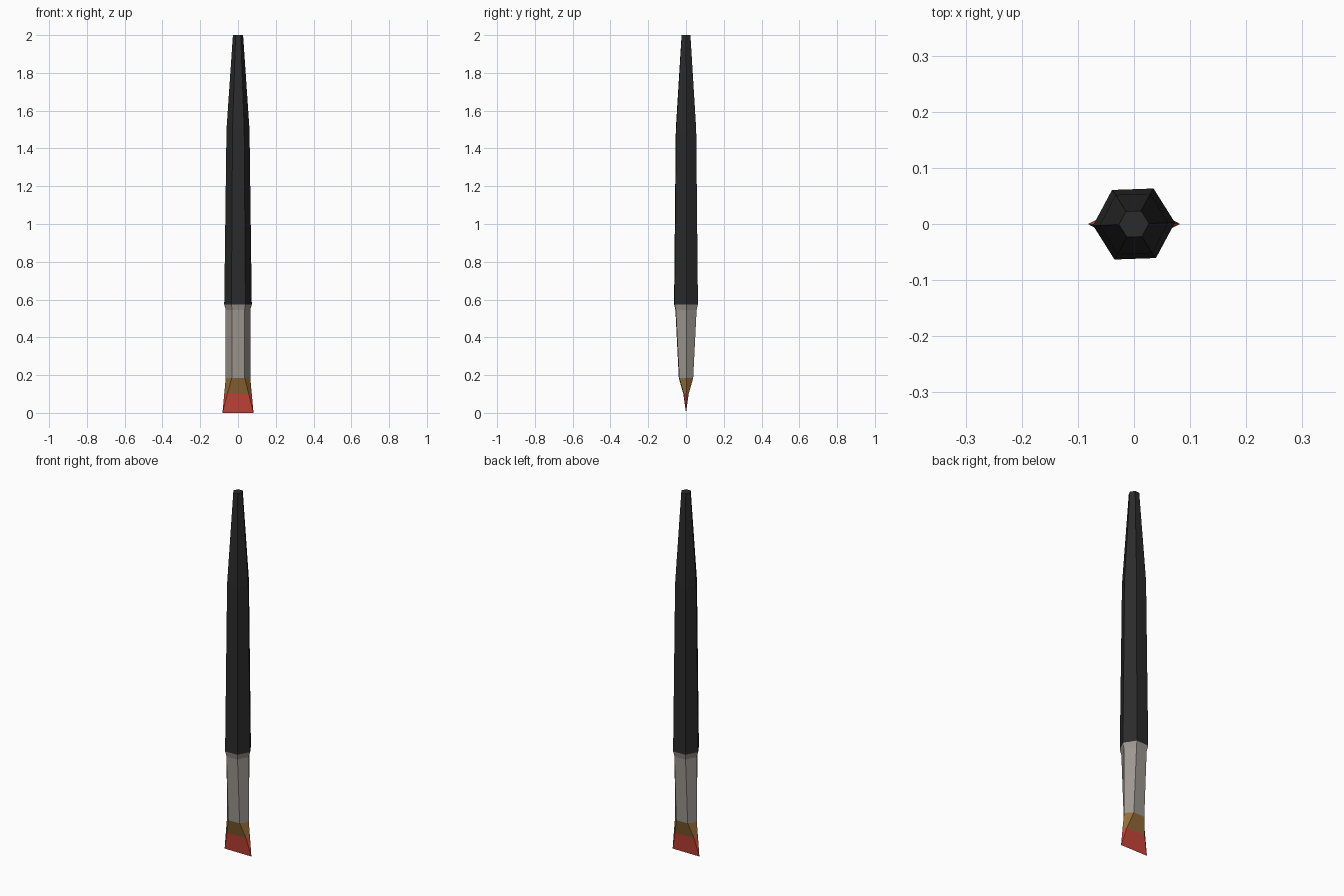
import bpy, bmesh
from math import radians
from mathutils import Matrix

cube = bpy.data.objects.get("Cube")
if cube:
    bpy.data.objects.remove(cube, do_unlink=True)


def material(name, rgb):
    mat = bpy.data.materials.new(name)
    mat.use_nodes = True
    mat.diffuse_color = (*rgb, 1)
    bsdf = mat.node_tree.nodes["Principled BSDF"]
    bsdf.inputs["Base Color"].default_value = (*rgb, 1)
    bsdf.inputs["Roughness"].default_value = 0.8
    return mat


def hex_loft(name, rings, mat, cap_top=False, cap_bottom=False):
    """Six-sided loft; each ring is (z, corner x, flat-side x, depth y, twist)."""
    bm = bmesh.new()
    loops = []
    for z, rx, fx, ry, twist in rings:
        spin = Matrix.Rotation(radians(twist), 3, 'Z')
        corners = [(rx, 0), (fx, ry), (-fx, ry), (-rx, 0), (-fx, -ry), (fx, -ry)]
        loops.append([bm.verts.new(spin @ Matrix.Translation((x, y, z)).translation)
                      for x, y in corners])
    for low, high in zip(loops, loops[1:]):
        for i in range(6):
            j = (i + 1) % 6
            bm.faces.new((low[i], low[j], high[j], high[i]))
    if cap_top:
        bm.faces.new(loops[-1])
    if cap_bottom:
        bm.faces.new(loops[0][::-1])
    # Collapse the chisel edge where the ring is flat
    bmesh.ops.remove_doubles(bm, verts=bm.verts, dist=0.0005)
    bmesh.ops.recalc_face_normals(bm, faces=bm.faces)
    mesh = bpy.data.meshes.new(name)
    bm.to_mesh(mesh)
    bm.free()
    mesh.materials.append(mat)
    obj = bpy.data.objects.new(name, mesh)
    bpy.context.collection.objects.link(obj)
    return obj


black = material("black lacquer", (0.024, 0.024, 0.025))
metal = material("grey metal", (0.34, 0.31, 0.28))
hair = material("brown hair", (0.30, 0.15, 0.04))
paint = material("red paint", (0.58, 0.06, 0.04))

# Shared rings where parts meet
collar = (0.575, 0.073, 0.037, 0.062, 2)
ferrule_end = (0.185, 0.065, 0.034, 0.037, 2)
paint_line = (0.10, 0.073, 0.057, 0.013, 1)
chisel_edge = (0.0, 0.082, 0.082, 0.0, 0)

# Tapered handle
hex_loft("handle", [collar, (1.5, 0.061, 0.031, 0.053, 2),
                    (2.0, 0.027, 0.0135, 0.023, 2)], black, cap_top=True)
# Metal ferrule, flattened towards the hair
hex_loft("ferrule", [ferrule_end, (0.545, 0.065, 0.033, 0.055, 2), collar], metal)
# Hair and its painted chisel tip
hex_loft("bristles", [paint_line, ferrule_end], hair)
hex_loft("painted_tip", [chisel_edge, paint_line], paint)
